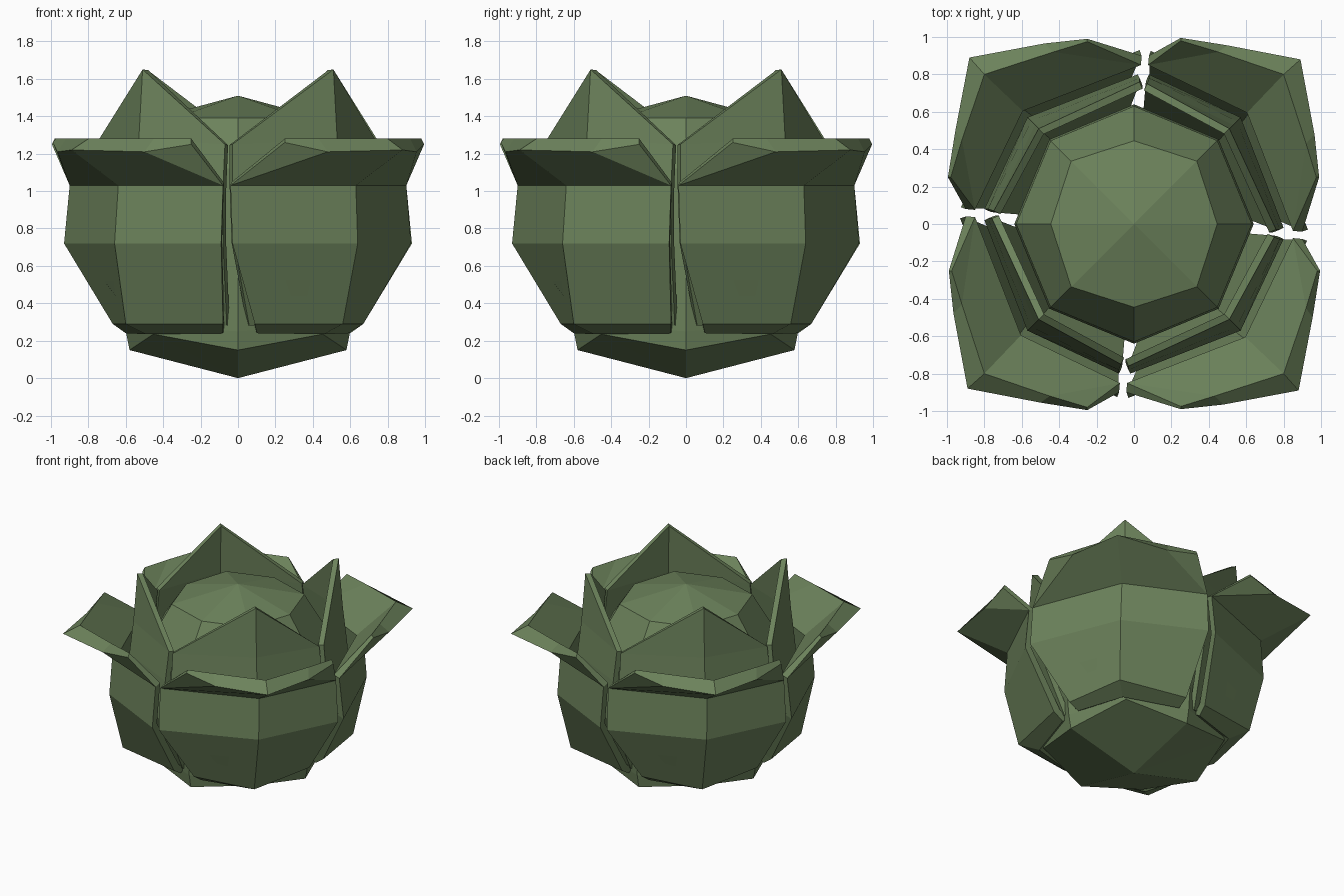
import bpy, math
from mathutils import Matrix, Vector

if "Cube" in bpy.data.objects:
    bpy.data.objects.remove(bpy.data.objects["Cube"])

green = bpy.data.materials.new("leaf_green")
green.diffuse_color = (0.15, 0.225, 0.105, 1)
green.use_nodes = True
green.node_tree.nodes["Principled BSDF"].inputs["Base Color"].default_value = green.diffuse_color


def make(name, verts, faces, thickness=0):
    me = bpy.data.meshes.new(name)
    me.from_pydata(verts, [], faces)
    me.materials.append(green)
    ob = bpy.data.objects.new(name, me)
    bpy.context.collection.objects.link(ob)
    if thickness:
        s = ob.modifiers.new("thickness", "SOLIDIFY")
        s.thickness = thickness
        s.offset = -1


def grid_faces(rows):
    # quads over a three-column sheet, wound to face outward
    return [(3*r + c, 3*r + c + 1, 3*r + c + 4, 3*r + c + 3)
            for r in range(rows - 1) for c in range(2)]


def ring_of_four(name, verts, faces, thickness=0):
    for i in range(4):
        m = Matrix.Rotation(i * math.pi / 2, 3, "Z")
        make(f"{name}_{i + 1}", [m @ Vector(v) for v in verts], faces, thickness)


# Central head: eight-sided ball; the low ring has raised diagonal corners
# each ring: axis radius, axis z, diagonal radius, diagonal z
rings = [(0.58, 0.15, 0.64, 0.235), (0.60, 0.25, 0.64, 0.28), (0.64, 0.72, 0.64, 0.72),
         (0.63, 1.12, 0.63, 1.12), (0.445, 1.39, 0.475, 1.39)]
verts = [(0, 0, 0.0)]
for ra, za, rd, zd in rings:
    for k in range(8):
        r, z = (rd, zd) if k % 2 else (ra, za)
        a = k * math.pi / 4
        verts.append((r * math.cos(a), r * math.sin(a), z))
top = len(verts)
verts.append((0, 0, 1.51))
faces = []
for k in range(8):
    n = (k + 1) % 8
    faces.append((0, 1 + n, 1 + k))
    for j in range(len(rings) - 1):
        b = 1 + 8 * j
        faces.append((b + k, b + n, b + 8 + n, b + 8 + k))
    faces.append((top - 8 + k, top - 8 + n, top))
make("cabbage_head", verts, faces)

# Inner leaves: left edge, middle, right edge per row, ending in a point
inner = [(0.06, -0.59, 0.28), (0.45, -0.46, 0.28), (0.59, -0.06, 0.28),
         (-0.02, -0.80, 0.72), (0.57, -0.57, 0.72), (0.80, -0.08, 0.72),
         (-0.03, -0.78, 1.03), (0.55, -0.55, 1.03), (0.78, -0.08, 1.03),
         (-0.03, -0.76, 1.25), (0.53, -0.53, 1.28), (0.75, -0.07, 1.25),
         (0.51, -0.51, 1.65)]
ring_of_four("inner_leaf", inner, grid_faces(4) + [(9, 10, 12), (10, 11, 12)], 0.04)

# Outer leaves: cupped sheet with a flared rim folded outward
outer = [(0.10, -0.60, 0.24), (0.46, -0.49, 0.235), (0.59, -0.08, 0.24),
         (0.09, -0.67, 0.29), (0.56, -0.60, 0.29), (0.67, -0.08, 0.29),
         (-0.03, -0.93, 0.72), (0.64, -0.66, 0.72), (0.925, -0.09, 0.72),
         (-0.04, -0.90, 1.03), (0.63, -0.64, 1.03), (0.90, -0.08, 1.03),
         (0.25, -0.99, 1.26), (0.48, -0.965, 1.21), (0.88, -0.89, 1.22),
         (0.955, -0.5, 1.21), (0.995, -0.25, 1.25)]
skin = grid_faces(4) + [(9, 13, 12), (9, 10, 14, 13), (10, 11, 15, 14), (11, 16, 15)]

# inside skin: the cup shrinks toward the axis, the rim narrows to its corners
inside = []
for x, y, z in outer[:12]:
    f = 1 - 0.05 / math.hypot(x, y)
    inside.append((x * f, y * f, z + (0.03 if z < 0.3 else 0.015)))
inside += [(0.25, -0.975, 1.28), (0.43, -0.92, 1.28), (0.80, -0.80, 1.28),
           (0.92, -0.45, 1.28), (0.98, -0.25, 1.28)]
n = len(outer)
border = [0, 1, 2, 5, 8, 11, 16, 15, 14, 13, 12, 9, 6, 3]
leaf = skin + [tuple(n + i for i in reversed(f)) for f in skin]
leaf += [(b, a, a + n, b + n) for a, b in zip(border, border[1:] + border[:1])]
ring_of_four("outer_leaf", outer + inside, leaf)
